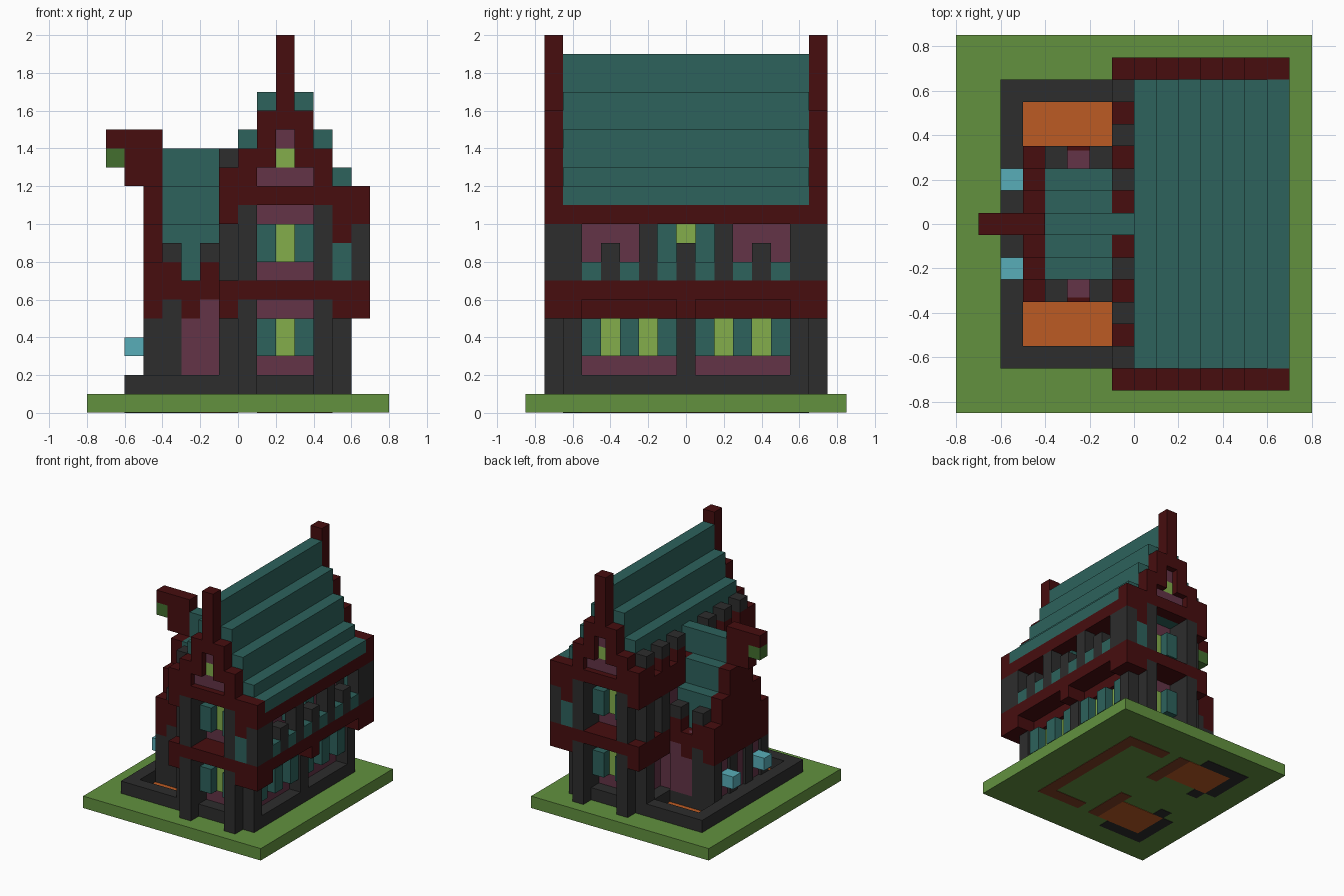
import bpy
import bmesh

UNIT = 0.1  # edge of one building block

cube = bpy.data.objects.get("Cube")
if cube:
    bpy.data.objects.remove(cube, do_unlink=True)


def linear(channel):
    c = channel / 255
    return c / 12.92 if c <= 0.04045 else ((c + 0.055) / 1.055) ** 2.4


def material(name, hex_code):
    rgb = [linear(c) for c in bytes.fromhex(hex_code)]
    mat = bpy.data.materials.new(name)
    mat.use_nodes = True
    mat.diffuse_color = (*rgb, 1)
    shader = mat.node_tree.nodes["Principled BSDF"]
    shader.inputs["Base Color"].default_value = (*rgb, 1)
    shader.inputs["Roughness"].default_value = 1
    return mat


grass = material("grass green", "62913F")
timber = material("dark red timber", "470D0F")
stone = material("charcoal stone", "2D2D2D")
teal = material("teal tile", "2D625C")
plaster = material("plum plaster", "633447")
glass = material("lime glass", "83AE4B")
leaf = material("leaf green", "436F2F")
soil = material("orange soil", "BC5B24")
lamp = material("pale cyan", "58AEB8")
earth = material("brown earth", "7F3F26")


def part(name, mat, *boxes, mirror=True):
    """Boxes are (x range), (first and last y cell), (z range), in blocks."""
    bm = bmesh.new()
    for spans in boxes:
        (xa, xb), (ya, yb), (za, zb) = spans
        ya, yb = ya - 0.5, yb + 0.5
        made = bmesh.ops.create_cube(bm, size=1)
        for v in made["verts"]:
            v.co.x = UNIT * (xb if v.co.x > 0 else xa)
            v.co.y = UNIT * (yb if v.co.y > 0 else ya)
            v.co.z = UNIT * (zb if v.co.z > 0 else za)
    mesh = bpy.data.meshes.new(name)
    bm.to_mesh(mesh)
    bm.free()
    mesh.materials.append(mat)
    obj = bpy.data.objects.new(name, mesh)
    bpy.context.collection.objects.link(obj)
    if mirror:
        mod = obj.modifiers.new("front and back", "MIRROR")
        mod.use_axis = (False, True, False)
        mod.use_mirror_merge = False
    return obj


def whole(name, mat, *boxes):
    return part(name, mat, *boxes, mirror=False)


# Ground, footings and garden beds
whole("lawn", grass, ((-8, 8), (-8, 8), (0.03, 1)))
whole("house_footing", stone, ((-1, 6), (-6, 6), (1, 2)))
whole("wing_footing", stone, ((-5, -1), (-3, 3), (1, 2)))
whole("garden_wall_side", stone, ((-6, -5), (-6, 6), (1, 2)))
part("garden_wall_end", stone, ((-5, -1), (6, 6), (1, 2)))
part("garden_bed", soil, ((-5, -1), (4, 5), (0.95, 1.05)))

# Patches set into the underside of the lawn
part("bed_underside", soil, ((-5, -1), (3, 5), (0, 0.05)))
part("wall_underside", stone, ((-6, -5), (3, 6), (0, 0.05)), ((-5, -2), (6, 6), (0, 0.05)),
     ((-5, -4), (2, 2), (0, 0.05)))
part("floor_underside", earth, ((4, 5), (0.5, 5), (0, 0.05)), ((1, 4), (5, 5), (0, 0.05)),
     ((-1, 0), (2, 5), (0, 0.05)))

# House walls and posts
whole("house_walls", plaster, ((0, 5), (-5, 5), (2, 11)))
for x in (0, 4):
    part("gable_post", stone, ((x, x + 1), (6, 7), (1, 6)), ((x, x + 1), (6, 7), (7, 11)))
for x in (-1, 5):
    part("corner_post", stone, ((x, x + 1), (6, 6), (1, 5)))
whole("side_post", stone, ((5, 6), (0, 0), (1, 5)))
for y in (4, 6):
    part("parapet_post", stone, ((-1, 0), (y, y), (7, 10)))

# Timber frame between the storeys
part("gable_beam", timber, ((-1, 7), (6, 7), (6, 7)), ((-1, 0), (6, 7), (5, 6)))
whole("balcony_floor", timber, ((5, 7), (-5, 5), (6, 7)))
part("balcony_corner_bracket", timber, ((5, 7), (6, 7), (5, 6)))
whole("balcony_bracket", timber, ((5, 7), (0, 0), (5, 6)))
part("side_header", timber, ((5, 5.4), (1, 5), (5, 6)))
whole("garden_side_beam", timber, ((-1, 0), (-6, 6), (5, 7)))

# Gable windows on both storeys
for z in (3, 8):
    for x in (1, 3):
        part("gable_shutter", teal, ((x, x + 1), (6, 5.8), (z, z + 2)))
    part("gable_window", glass, ((2, 3), (6, 5.09), (z, z + 2)))

# Side windows on the ground floor
for y in (1, 3, 5):
    part("side_shutter", teal, ((5, 5.8), (y, y), (3, 5)))
for y in (2, 4):
    part("side_window", glass, ((5, 5.09), (y, y), (3, 5)))

# Balcony
for y in (1, 3, 5):
    part("balcony_rail", teal, ((6, 7), (y, y), (7, 8)))
part("balcony_end_rail", teal, ((5, 6), (7, 7), (7, 9)))
part("balcony_end_header", timber, ((5, 6), (7, 7), (9, 10)))
part("balcony_corner_post", stone, ((6, 7), (6, 7), (7, 10)))
part("balcony_tall_post", stone, ((6, 7), (2, 2), (7, 10)))
part("balcony_short_post", stone, ((6, 7), (4, 4), (7, 9)))
whole("balcony_middle_post", stone, ((6, 7), (0, 0), (7, 9)))
part("balcony_shutter", teal, ((5, 5.8), (1, 1), (8, 10)))
whole("balcony_window", glass, ((5, 5.09), (0, 0), (8, 10)))

# Main roof: stepped courses up to the ridge
whole("eave", timber, ((5, 7), (-7, 7), (10, 11)))
courses = [(0, 7, 11, 12), (0, 6, 12, 13), (0, 5, 13, 15), (1, 4, 15, 17), (2, 3, 17, 19)]
for xa, xb, za, zb in courses:
    whole("roof_course", teal, ((xa, xb), (-6, 6), (za, zb)))

# Stepped gable ends with a tall finial
part("gable_tie_beam", timber, ((-1, 7), (7, 7), (11, 12)))
part("gable_tie_end", timber, ((-1, 0), (7, 7), (10, 11)), ((-1, 0), (7, 7), (12, 13)))
for x, low, high in ((0, 12, 14), (4, 12, 14), (1, 13, 16), (3, 13, 16), (2, 15, 20)):
    part("gable_step", timber, ((x, x + 1), (7, 7), (low, high)))
part("attic_panel", plaster, ((1, 4), (7, 6.5), (12, 13)), ((2, 3), (7, 6.5), (14, 15)))
part("attic_window", glass, ((2, 3), (7, 6.5), (13, 14)))

# Parapet with merlons on the garden side
whole("parapet", timber, ((-1, 0), (-6, 6), (10, 12)))
for y in (2, 4, 6):
    part("merlon_base", timber, ((-1, 0), (y, y), (12, 13)))
    part("merlon", stone, ((-1, 0), (y, y), (13, 14)))

# Wing walls
whole("wing_walls", plaster, ((-4.8, 0), (-2.8, 2.8), (2, 7)))
part("wing_panel", plaster, ((-3, -2), (3, 3), (2, 5)), ((-2, -1), (3, 3), (2, 6)))
part("wing_corner_post", stone, ((-5, -4), (3, 3), (2, 5)))
part("wing_middle_post", stone, ((-4, -3), (3, 3), (2, 6)))
part("door_post", stone, ((-5, -4), (1, 1), (2, 5)))
part("wing_beam", timber, ((-4, -1), (3, 3), (6, 7)), ((-3, -2), (3, 3), (5, 6)))
for x in (-4, -2):
    part("wing_merlon_base", timber, ((x, x + 1), (3, 3), (7, 8)))
    part("wing_merlon", stone, ((x, x + 1), (3, 3), (8, 9)))
part("lantern", lamp, ((-6, -4.8), (2, 2), (3, 4)))

# Wing roof, its stepped gable and the hoist beam
for half, low in ((2, 7), (1, 10), (0, 12)):
    top = 14 - 2 * half
    whole("wing_roof_course", teal, ((-4, 0 if half == 0 else -1), (-half, half), (low, top)))
for half, low, high in ((3, 5, 8), (2, 8, 10), (1, 10, 12), (0, 12, 15)):
    whole("wing_gable_step", timber, ((-5, -4), (-half, half), (low, high)))
whole("hoist_beam", timber, ((-6, -5), (0, 0), (12, 15)), ((-7, -6), (0, 0), (14, 15)))
whole("hoist_hook", leaf, ((-7, -6), (0, 0), (13, 14)))
